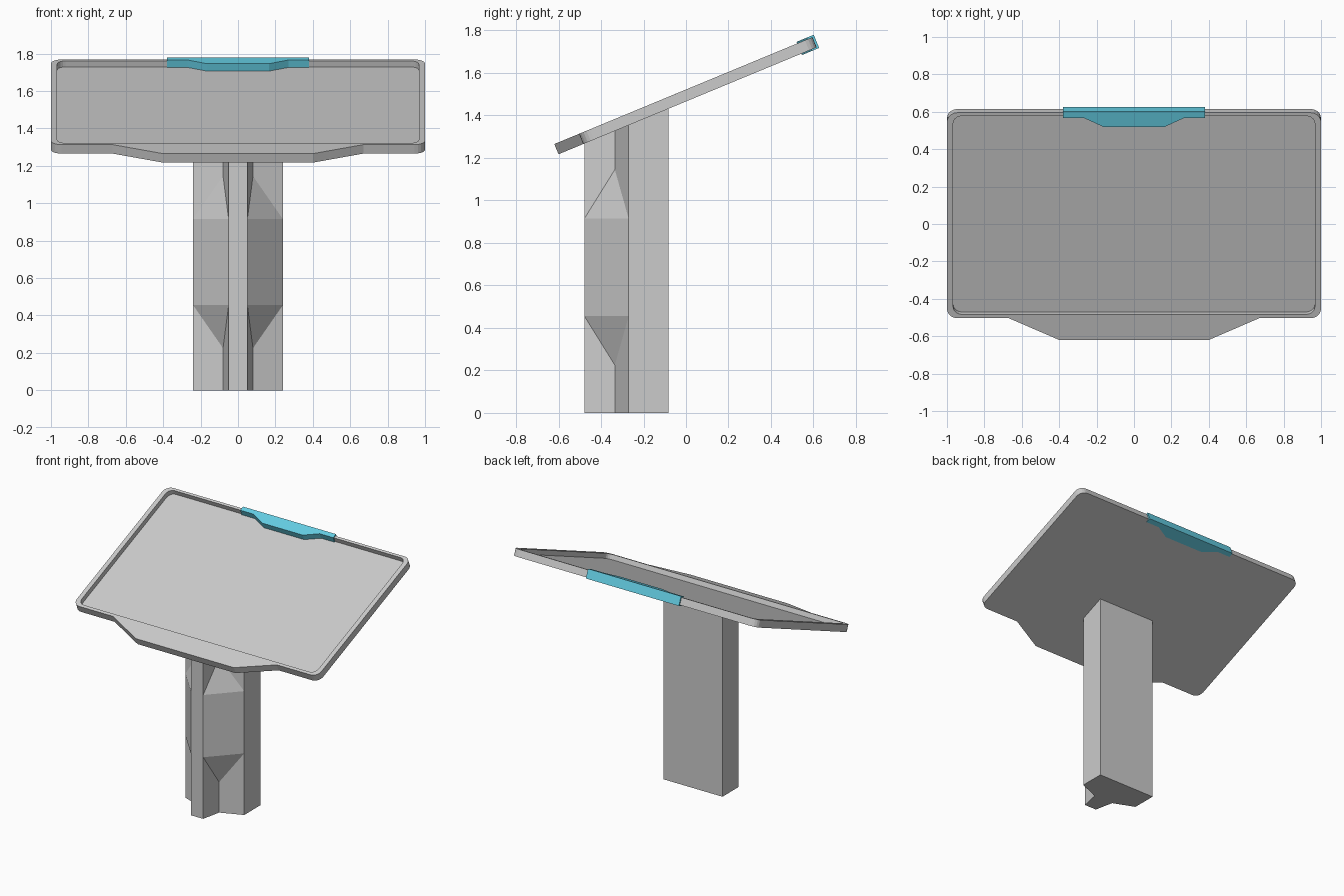
import bpy, bmesh, math
from mathutils import Matrix

if "Cube" in bpy.data.objects:
    bpy.data.objects.remove(bpy.data.objects["Cube"])

TILT = math.radians(22.5)
SLOPE = math.tan(TILT)
TOP_Z = 1.522                      # height of the tray's top plane at y = 0
THICK = 0.052
PLACE = Matrix.Translation((0, 0, TOP_Z)) @ Matrix.Rotation(TILT, 4, 'X')


def finish(name, bm, matrix=None):
    if matrix:
        bm.transform(matrix)
    bmesh.ops.recalc_face_normals(bm, faces=bm.faces[:])
    mesh = bpy.data.meshes.new(name)
    bm.to_mesh(mesh)
    bm.free()
    ob = bpy.data.objects.new(name, mesh)
    bpy.context.collection.objects.link(ob)
    return ob


def rounded_rect(half_x, y0, y1, r, n=5):
    pts = []
    corners = [(half_x - r, y0 + r, -90), (half_x - r, y1 - r, 0),
               (-half_x + r, y1 - r, 90), (-half_x + r, y0 + r, 180)]
    for cx, cy, start in corners:
        for i in range(n + 1):
            a = math.radians(start + 90 * i / n)
            pts.append((cx + r * math.cos(a), cy + r * math.sin(a)))
    return pts


def ring(bm, pts, z):
    return [bm.verts.new((x, y, z)) for x, y in pts]


def bridge(bm, a, b):
    for i in range(len(a)):
        j = (i + 1) % len(a)
        bm.faces.new((a[i], a[j], b[j], b[i]))


# tray: rounded plate with a front lip and a recessed floor
outer = rounded_rect(1.0, -0.545, 0.644, 0.055)
outer += [(-0.67, -0.545), (-0.40, -0.671), (0.40, -0.671), (0.67, -0.545)]
inner = rounded_rect(0.967, -0.523, 0.625, 0.045)
bm = bmesh.new()
low, top = ring(bm, outer, -THICK), ring(bm, outer, 0)
rim, floor = ring(bm, inner, 0), ring(bm, inner, -0.035)
bridge(bm, low, top)
bridge(bm, rim, floor)
bm.faces.new(low)
bm.faces.new(floor)
edges = [bm.edges.get((loop[i - 1], loop[i])) for loop in (top, rim) for i in range(len(loop))]
bmesh.ops.triangle_fill(bm, edges=edges, use_beauty=True, normal=(0, 0, 1))
finish("tray", bm, PLACE)

# clip: coloured block over the back edge of the tray
clip_outline = [(-0.38, 0.654), (-0.38, 0.618), (-0.27, 0.618), (-0.165, 0.566),
                (0.165, 0.566), (0.27, 0.618), (0.38, 0.618), (0.38, 0.654)]
bm = bmesh.new()
low, top = ring(bm, clip_outline, -0.059), ring(bm, clip_outline, 0.008)
bridge(bm, low, top)
bm.faces.new(low)
bm.faces.new(top)
clip = finish("clip", bm, PLACE)
blue = bpy.data.materials.new("clip_blue")
blue.diffuse_color = (0.13, 0.62, 0.78, 1)
blue.use_nodes = True
blue.node_tree.nodes["Principled BSDF"].inputs["Base Color"].default_value = blue.diffuse_color
clip.data.materials.append(blue)

# post: ribbed column, half modelled then mirrored, cut to the tray's slope
plan = {'F': (0, -0.478), 'B': (0.05, -0.478), 'A': (0.08, -0.335),
        'C': (0.24, -0.27), 'D': (0.24, -0.083), 'E': (0, -0.083)}
level = {'0': 0, '1': 0.225, '2': 0.455, '3': 0.915, '4': 1.145}
under = TOP_Z - THICK / math.cos(TILT)
bm = bmesh.new()
cache = {}


def vert(key):
    if key not in cache:
        x, y = plan[key[0]]
        z = under + SLOPE * y + 0.002 if key[1] == 't' else level[key[1]]
        cache[key] = bm.verts.new((x, y, z))
    return cache[key]


for face in ("F0 B0 B2 B3 Bt Ft",                     # rib front
             "B0 A0 A1 B2", "B3 A4 At Bt",            # rib sides
             "A0 C0 C2 A1", "A4 C3 Ct At",            # groove backs
             "B2 C2 C3 B3", "A1 C2 B2", "B3 C3 A4",   # gusset
             "C0 D0 Dt Ct C3 C2", "D0 E0 Et Dt",      # side and back
             "F0 B0 A0 C0 D0 E0", "Ft Bt At Ct Dt Et"):
    bm.faces.new([vert(k) for k in face.split()])
bmesh.ops.mirror(bm, geom=bm.verts[:] + bm.edges[:] + bm.faces[:],
                 axis='X', merge_dist=0.0005)
bmesh.ops.remove_doubles(bm, verts=bm.verts[:], dist=0.0005)
bmesh.ops.recalc_face_normals(bm, faces=bm.faces[:])
finish("post", bm)
